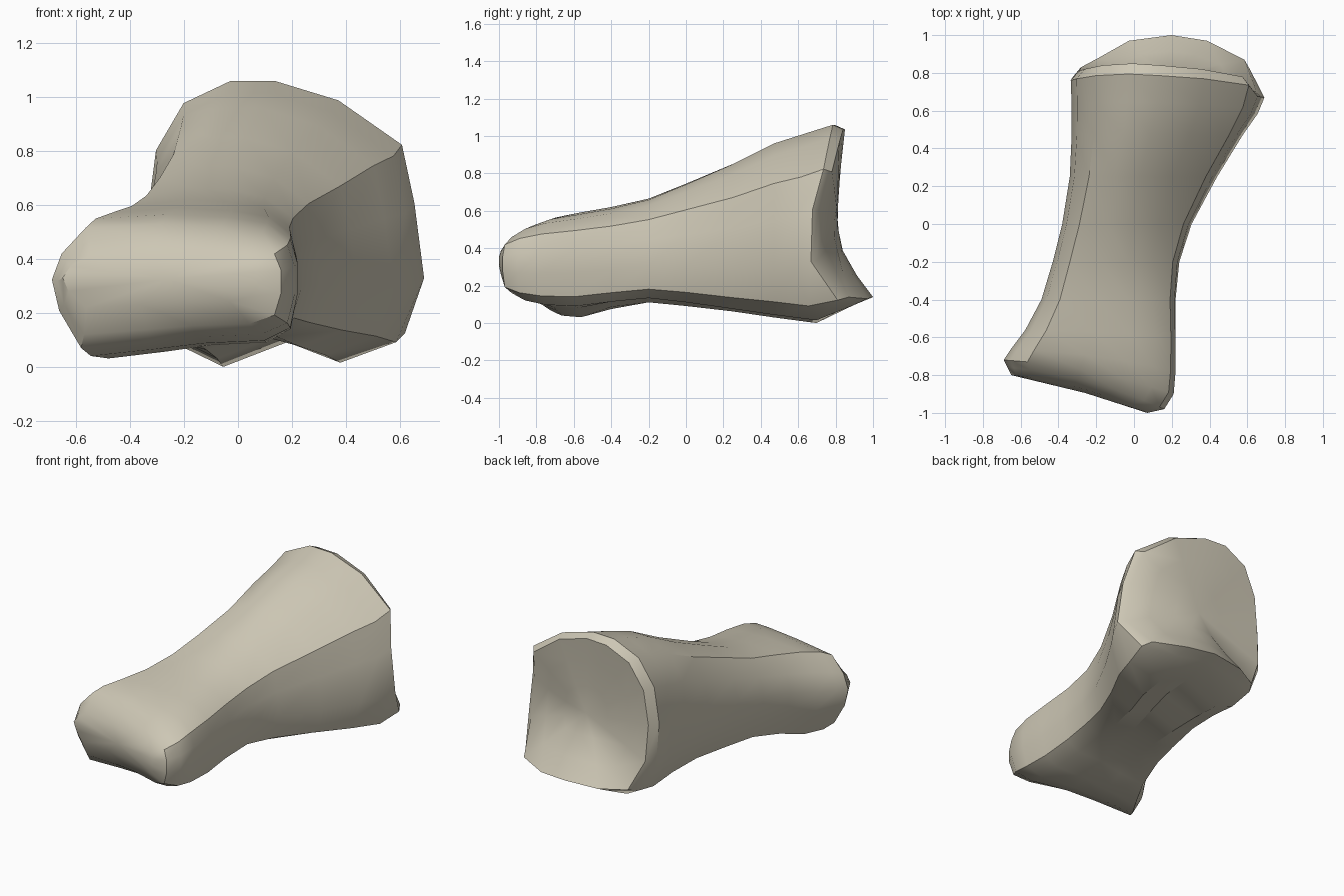
import bpy, bmesh, math
from mathutils import Vector

if "Cube" in bpy.data.objects:
    bpy.data.objects.remove(bpy.data.objects["Cube"])

# Unit cross-sections (across, up), starting at the upper +x corner
KNUCKLE = [(.97, .83), (.87, .94), (.7, .98), (.45, 1), (.14, .97), (.04, .76), (0, .55),
           (.03, .3), (.12, 0), (.4, .05), (.6, .09), (.86, .11), (.97, .2), (1, .43), (1, .66)]
SOCKET = [(.92, .77), (.69, .93), (.46, 1), (.3, 1), (.13, .92), (.03, .75), (0, .52),
          (.01, .28), (.11, .08), (.28, 0), (.52, .09), (.72, .015), (.93, .09), (1, .29), (.965, .56)]
# How far back each point of the socket rim reaches
RIM_Y = [.78, .82, .84, .85, .84, .82, .81, .83, .88, .97, 1, .97, .87, .7, .71]

# Knuckle and shaft: y, skew, x low, x high, z low, z high
SHAFT = [(-.9, .2, -.65, .07, .22, .42),
         (-.87, .22, -.67, .16, .12, .48),
         (-.81, .18, -.69, .21, .07, .53),
         (-.72, .12, -.65, .22, .04, .565),
         (-.58, .04, -.575, .22, .03, .59),
         (-.4, 0, -.49, .22, .065, .62),
         (-.2, 0, -.43, .24, .095, .665),
         (0, 0, -.38, .305, .08, .745),
         (.25, 0, -.34, .44, .06, .85),
         (.47, 0, -.33, .575, .03, .96)]
# Flared end: share of rim reach, lowest point, x low, x high, z low, z high
FLARE = [(.42, 0, -.33, .655, 0, 1.015),
         (.84, .095, -.335, .69, .03, 1.06),
         (1, .13, -.29, .65, .05, 1.035)]


def place(u, v, y, x0, x1, z0, z1):
    return Vector((x0 + u * (x1 - x0), y, z0 + v * (z1 - z0)))


rings = []
for y, skew, *box in SHAFT:
    t = min(max((y + .6) / .9, 0), 1)
    ring = []
    for k, s in zip(KNUCKLE, SOCKET):
        u, v = (a + t * (b - a) for a, b in zip(k, s))
        # Skew the nose and hollow it slightly between the two condyles
        ring.append(place(u, v, y + skew * (.5 - u + .7 * u * (1 - u)), *box))
    rings.append(ring)
for share, floor, *box in FLARE:
    ring = [place(u, v, .5 + share * (r - .5), *box)
            for (u, v), r in zip(SOCKET, RIM_Y)]
    for p in ring:
        p.z = max(p.z, floor)
    rings.append(ring)

# Shallow joint surface inside the rim
hollow = Vector((.17, .81, .52))
rim = rings[-1]
for scale, dish in ((.7, .45), (.35, .85)):
    ring = []
    for p in rim:
        q = hollow.lerp(p, scale)
        q.y = p.y + dish * (hollow.y - p.y)
        ring.append(q)
    rings.append(ring)

# Skin the rings and close both ends
bm = bmesh.new()
loops = [[bm.verts.new(p) for p in ring] for ring in rings]
n = len(RIM_Y)
for a, b in zip(loops, loops[1:]):
    for i in range(n):
        j = (i + 1) % n
        bm.faces.new((a[i], a[j], b[j], b[i]))
nose = sum(rings[0], Vector()) / n
for loop, tip in ((loops[0], nose), (loops[-1], hollow)):
    centre = bm.verts.new(tip)
    for i in range(n):
        bm.faces.new((loop[i], loop[(i + 1) % n], centre))
bmesh.ops.recalc_face_normals(bm, faces=bm.faces)
mesh = bpy.data.meshes.new("toe_bone")
bm.to_mesh(mesh)
bm.free()

# Single bone colour
colour = (.61, .57, .46, 1)
mat = bpy.data.materials.new("bone beige")
mat.use_nodes = True
mat.diffuse_color = colour
shader = mat.node_tree.nodes["Principled BSDF"]
shader.inputs["Base Color"].default_value = colour
mesh.materials.append(mat)

bone = bpy.data.objects.new("toe_bone", mesh)
bpy.context.collection.objects.link(bone)
bpy.ops.object.select_all(action='DESELECT')
bpy.context.view_layer.objects.active = bone
bone.select_set(True)
bpy.ops.object.shade_smooth_by_angle(angle=math.radians(35))
